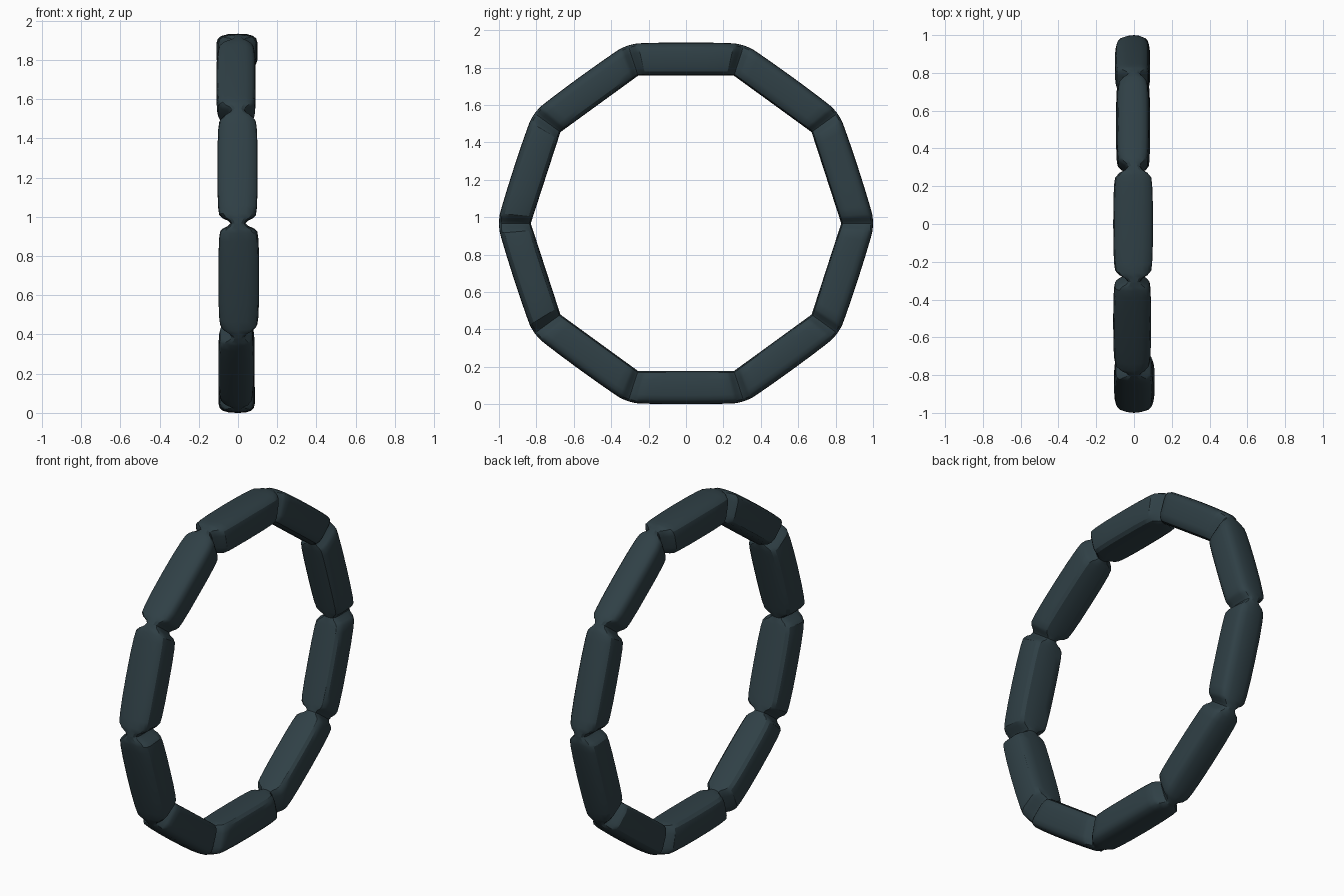
import bpy, bmesh
from math import sin, cos, pi, radians
from mathutils import Vector

cube = bpy.data.objects.get("Cube")
if cube:
    bpy.data.objects.remove(cube)

COUNT = 10
CENTRE_Z = 0.967
NECK = 0.038

# One flat colour for the whole ring
dark = bpy.data.materials.new("dark slate")
colour = (0.029, 0.051, 0.061, 1)
dark.diffuse_color = colour
dark.use_nodes = True
dark.node_tree.nodes["Principled BSDF"].inputs["Base Color"].default_value = colour

# Half cross-section: (share of half width, corner radius), outside to inside
HALF = [(0, 1.0), (0.45, 0.998), (0.78, 0.988), (0.93, 0.974), (1, 0.95),
        (1, 0.88), (0.92, 0.853), (0.75, 0.838), (0.4, 0.832), (0, 0.83)]
SECTION = HALF + [(-x, r) for x, r in HALF[-2:0:-1]]

# Half of the length: (position, fullness of width, outward bow)
ENDS = [(0, 0, 0), (0.025, 0.2, 0.004), (0.05, 0.62, 0.008),
        (0.08, 0.86, 0.011), (0.15, 0.94, 0.013), (0.3, 0.99, 0.015)]
STATIONS = ENDS + [(0.5, 1, 0.016)] + [(1 - t, w, b) for t, w, b in reversed(ENDS)]

# Reach to either side of each hand-shaped segment
REACH = [(0.10, 0.08), (0.09, 0.078), (0.11, 0.10), (0.11, 0.09), (0.105, 0.10),
         (0.10, 0.108), (0.10, 0.08), (0.10, 0.086), (0.095, 0.085), (0.095, 0.085)]


def direction(angle):
    return Vector((0, cos(angle), sin(angle)))


def ring_segment(index, right, left):
    """Loft a bowed, rounded bar between two mitred joints."""
    step = 2 * pi / COUNT
    start, end = direction(index * step), direction((index + 1) * step)
    outward = direction((index + 0.5) * step)
    bm = bmesh.new()
    rings = []
    for t, full, bow in STATIONS:
        ring = []
        for share, radius in SECTION:
            reach = left if share > 0 else right
            width = NECK + (reach - NECK) * full
            point = start.lerp(end, t) * radius
            if radius > 0.9:
                point += outward * bow
            point += Vector((share * width, 0, CENTRE_Z))
            ring.append(bm.verts.new(point))
        rings.append(ring)
    n = len(SECTION)
    for a, b in zip(rings, rings[1:]):
        for i in range(n):
            j = (i + 1) % n
            bm.faces.new((a[i], a[j], b[j], b[i]))
    bm.faces.new(rings[0])
    bm.faces.new(rings[-1])
    bmesh.ops.recalc_face_normals(bm, faces=bm.faces)
    for face in bm.faces:
        face.smooth = True
    name = f"ring_segment_{index + 1}"
    mesh = bpy.data.meshes.new(name)
    bm.to_mesh(mesh)
    bm.free()
    mesh.set_sharp_from_angle(angle=radians(30))
    mesh.materials.append(dark)
    bpy.context.collection.objects.link(bpy.data.objects.new(name, mesh))


for k, (right, left) in enumerate(REACH):
    ring_segment(k, right, left)
